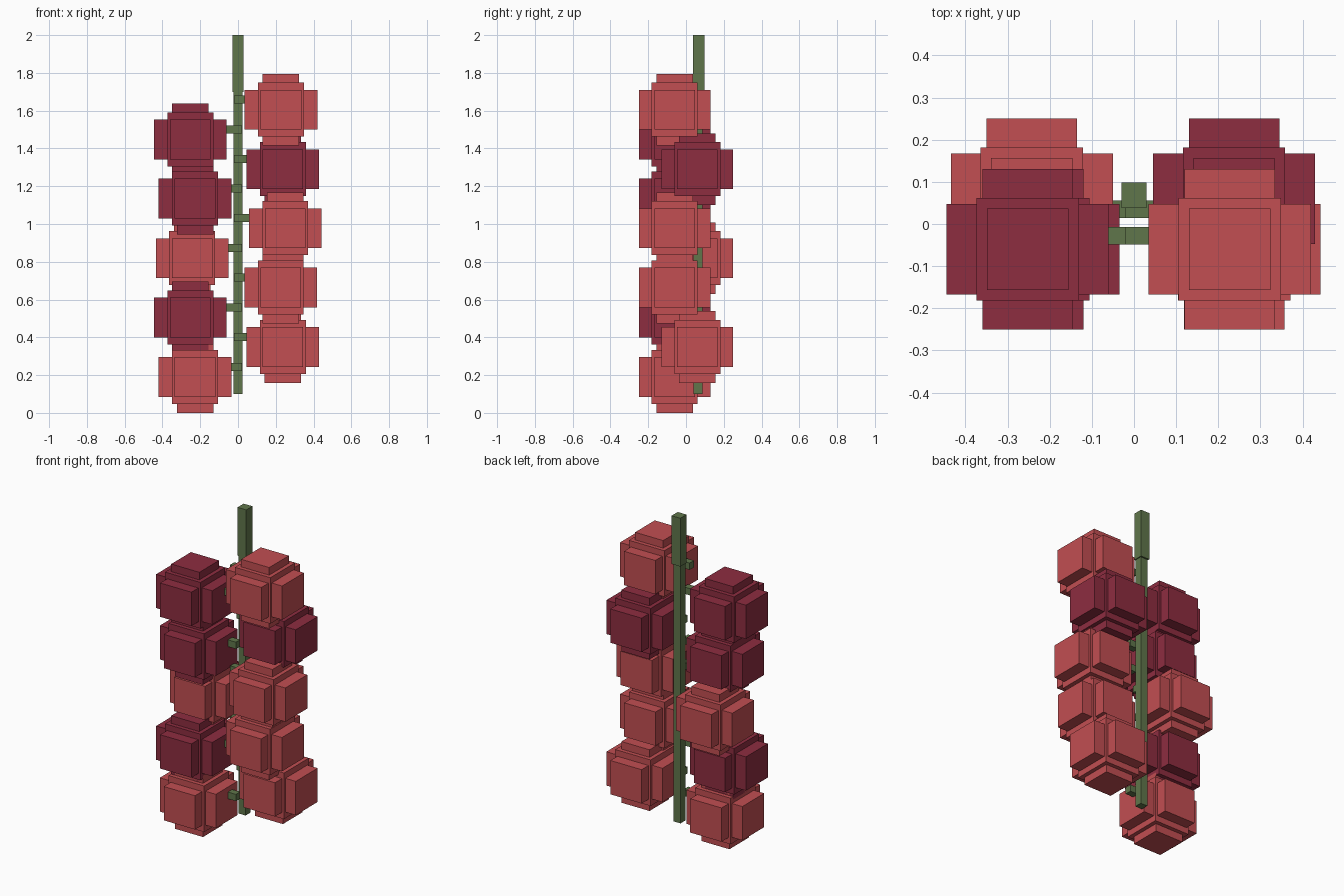
import bpy, bmesh
from mathutils import Matrix, Vector

if "Cube" in bpy.data.objects:
    bpy.data.objects.remove(bpy.data.objects["Cube"])


def material(name, rgb):
    m = bpy.data.materials.new(name)
    m.diffuse_color = (*rgb, 1)
    m.use_nodes = True
    m.node_tree.nodes["Principled BSDF"].inputs["Base Color"].default_value = m.diffuse_color
    return m


RED = material("light_red", (0.539, 0.077, 0.084))
DARK = material("dark_red", (0.270, 0.026, 0.051))
GREEN = material("stem_green", (0.117, 0.181, 0.070))


def boxes(name, items, mat, loc=(0, 0, 0)):
    """One object made of boxes, each given as (centre, size)."""
    bm = bmesh.new()
    for c, s in items:
        bmesh.ops.create_cube(bm, size=1, matrix=Matrix.Translation(c) @ Matrix.Diagonal((*s, 1)))
    me = bpy.data.meshes.new(name)
    bm.to_mesh(me)
    bm.free()
    me.materials.append(mat)
    ob = bpy.data.objects.new(name, me)
    ob.location = loc
    bpy.context.collection.objects.link(ob)
    return ob


# Blocky berry: core plus one bar along each axis
O = (0, 0, 0)
BERRY = [
    (O, (0.243, 0.243, 0.286)),
    (O, (0.385, 0.215, 0.21)),
    (O, (0.215, 0.38, 0.21)),
    (O, (0.193, 0.193, 0.38)),
]

# Berries from top to bottom: x, y, z, colour
BERRIES = [
    (0.2275, -0.06, 1.605, RED), (-0.2525, -0.06, 1.447, DARK),
    (0.2375, 0.06, 1.290, DARK), (-0.2275, -0.06, 1.135, DARK),
    (0.2500, -0.06, 0.978, RED), (-0.2425, 0.06, 0.819, RED),
    (0.2265, -0.06, 0.664, RED), (-0.2525, -0.06, 0.505, DARK),
    (0.2375, 0.06, 0.349, RED), (-0.2275, -0.06, 0.190, RED),
]

for i, (x, y, z, mat) in enumerate(BERRIES, 1):
    boxes(f"berry_{i}", BERRY, mat, (x, y, z))
    # Short stalk from beside the stem into the berry
    side = 1 if x > 0 else -1
    x0, x1 = -0.02 * side, x - side * 0.17
    py = -0.028 if y < 0 else 0.035
    boxes(f"stalk_{i}", [(O, (abs(x1 - x0), 0.042, 0.042))], GREEN,
          ((x0 + x1) / 2, py, z + 0.053))

# Main stem and its thicker top
boxes("stem", [((0, 0.064, 0.9), (0.048, 0.048, 1.6))], GREEN)
boxes("stem_top", [((0, 0.068, 1.85), (0.06, 0.06, 0.3))], GREEN)
